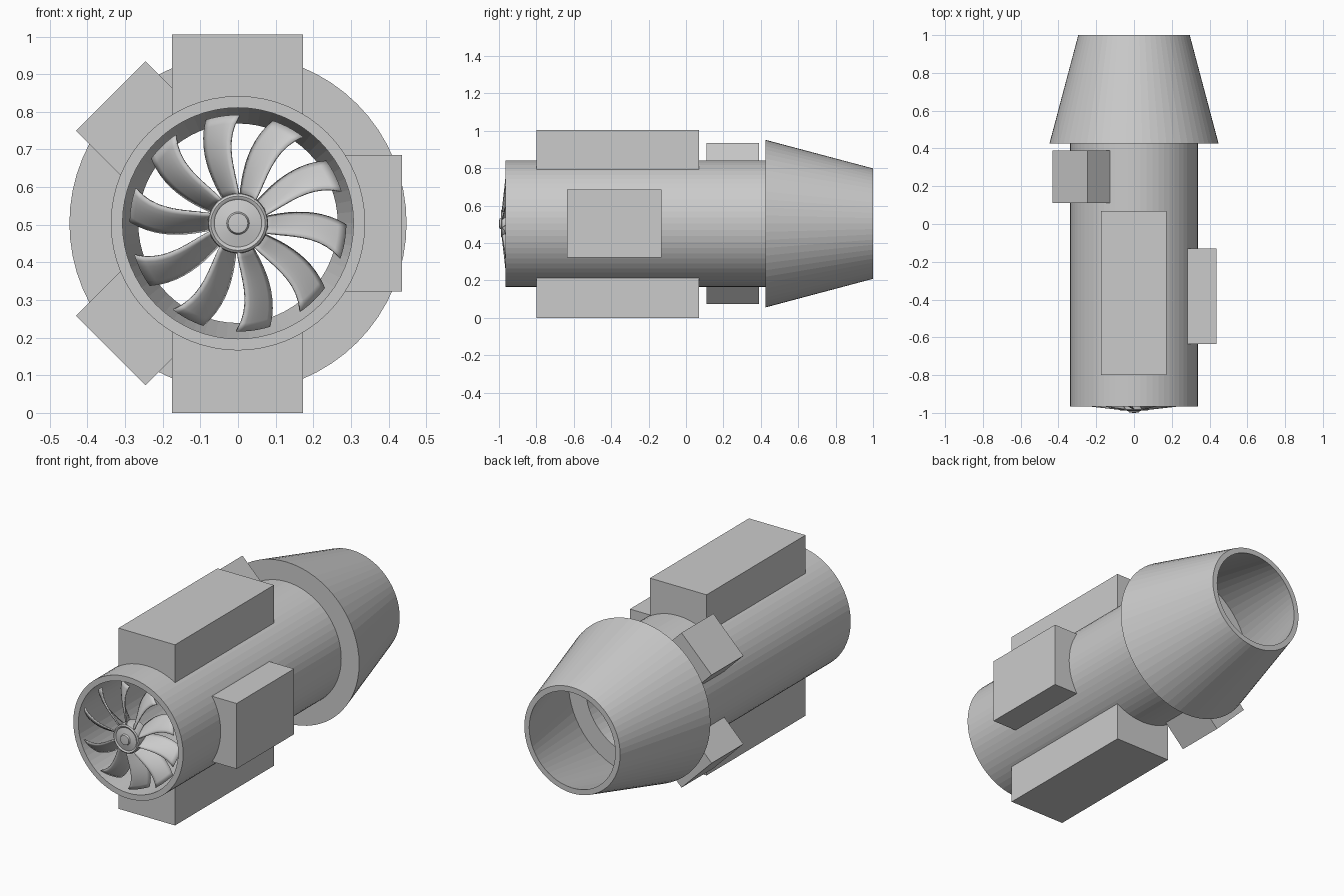
import bpy, bmesh
from math import sin, cos, radians, asin, pi
from mathutils import Matrix

if "Cube" in bpy.data.objects:
    bpy.data.objects.remove(bpy.data.objects["Cube"])

CZ = 0.504      # height of the engine axis
SIDES = 64
R_TUBE = 0.338


def make_object(name, bm, smooth=False):
    bmesh.ops.recalc_face_normals(bm, faces=bm.faces)
    mesh = bpy.data.meshes.new(name)
    bm.to_mesh(mesh)
    bm.free()
    ob = bpy.data.objects.new(name, mesh)
    ob.location = (0, 0, CZ)
    bpy.context.collection.objects.link(ob)
    if smooth:
        bpy.ops.object.select_all(action='DESELECT')
        ob.select_set(True)
        bpy.context.view_layer.objects.active = ob
        bpy.ops.object.shade_smooth_by_angle(angle=radians(35))
    return ob


def lathe(name, profile, closed, sides=SIDES, smooth=False):
    """Spin (radius, y) points around the y axis."""
    bm = bmesh.new()
    rings = []
    for r, y in profile:
        if r == 0:
            rings.append([bm.verts.new((0, y, 0))] * sides)
        else:
            rings.append([bm.verts.new((r * cos(2 * pi * i / sides), y, r * sin(2 * pi * i / sides)))
                          for i in range(sides)])
    pairs = list(zip(rings, rings[1:]))
    if closed:
        pairs.append((rings[-1], rings[0]))
    for a, b in pairs:
        for i in range(sides):
            j = (i + 1) % sides
            bm.faces.new(list(dict.fromkeys((a[i], a[j], b[j], b[i]))))
    return make_object(name, bm, smooth)


def saddle_box(name, angle, half_width, outer, y0, y1, shift=0.0):
    """Box whose inner side follows the tube; angle is its direction in the x-z plane."""
    r = R_TUBE - 0.012
    a = asin(half_width / r)
    n = 8
    outline = [(r * cos(-a + 2 * a * i / n), r * sin(-a + 2 * a * i / n)) for i in range(n + 1)]
    outline += [(outer, half_width), (outer, -half_width)]
    bm = bmesh.new()
    face = bm.faces.new([bm.verts.new((u, y0, v)) for u, v in outline])
    ext = bmesh.ops.extrude_face_region(bm, geom=[face])
    moved = [v for v in ext["geom"] if isinstance(v, bmesh.types.BMVert)]
    bmesh.ops.translate(bm, verts=moved, vec=(0, y1 - y0, 0))
    bmesh.ops.rotate(bm, verts=bm.verts, matrix=Matrix.Rotation(-radians(angle), 3, 'Y'))
    bmesh.ops.translate(bm, verts=bm.verts, vec=(shift, 0, 0))
    return make_object(name, bm)


# Hollow main tube and hollow exhaust cone
lathe("engine_tube", [(R_TUBE, -0.965), (R_TUBE, 0.43), (0.307, 0.43), (0.307, -0.965)], True)
lathe("exhaust_cone", [(0.448, 0.425), (0.295, 1.0), (0.265, 1.0), (0.412, 0.445),
                       (0.307, 0.445), (0.307, 0.425)], True)

# Boxes mounted around the tube
saddle_box("top_box", 90, 0.174, 0.501, -0.80, 0.07, -0.0015)
saddle_box("bottom_box", -90, 0.174, 0.504, -0.80, 0.07, -0.0015)
saddle_box("side_box", 0, 0.182, 0.436, -0.635, -0.13)
saddle_box("upper_rear_box", 135, 0.131, 0.478, 0.11, 0.39)
saddle_box("lower_rear_box", 225, 0.131, 0.478, 0.11, 0.39)

# Fan hub with a rounded rim, shallow dish and plain centre boss
lathe("fan_hub", [(0, -0.90), (0.076, -0.90), (0.080, -0.975), (0.078, -0.983), (0.072, -0.988),
                  (0.066, -0.986), (0.063, -0.983), (0.03, -0.990), (0.026, -0.998), (0, -1.0)],
      False, 48, True)


def blend(p0, p1, p2, t):
    """Curve through three values at t = 0, 0.5 and 1."""
    return (p0 * (1 - t) * (1 - 2 * t) + 4 * p1 * t * (1 - t) + p2 * t * (2 * t - 1))


# Ten curved, twisted fan blades
BLADES, NR, NC = 10, 10, 6
bm = bmesh.new()
for k in range(BLADES):
    grid = []
    for i in range(NR + 1):
        t = i / NR
        r = 0.07 + 0.217 * t
        a0, a1 = blend(88, 95.5, 89, t), blend(121, 117, 107, t)
        depth = 0.09 - 0.03 * t
        front = -0.983 + 0.025 * t
        row = []
        for j in range(NC + 1):
            s = j / NC
            a = radians(a0 + (a1 - a0) * s + 36 * k)
            y = front + depth * (s ** 1.4)
            row.append(bm.verts.new((r * cos(a), y, r * sin(a))))
        grid.append(row)
    for i in range(NR):
        for j in range(NC):
            bm.faces.new((grid[i][j], grid[i][j + 1], grid[i + 1][j + 1], grid[i + 1][j]))
blades = make_object("fan_blades", bm, True)
thick = blades.modifiers.new("thickness", 'SOLIDIFY')
thick.thickness = 0.006
thick.offset = 0
